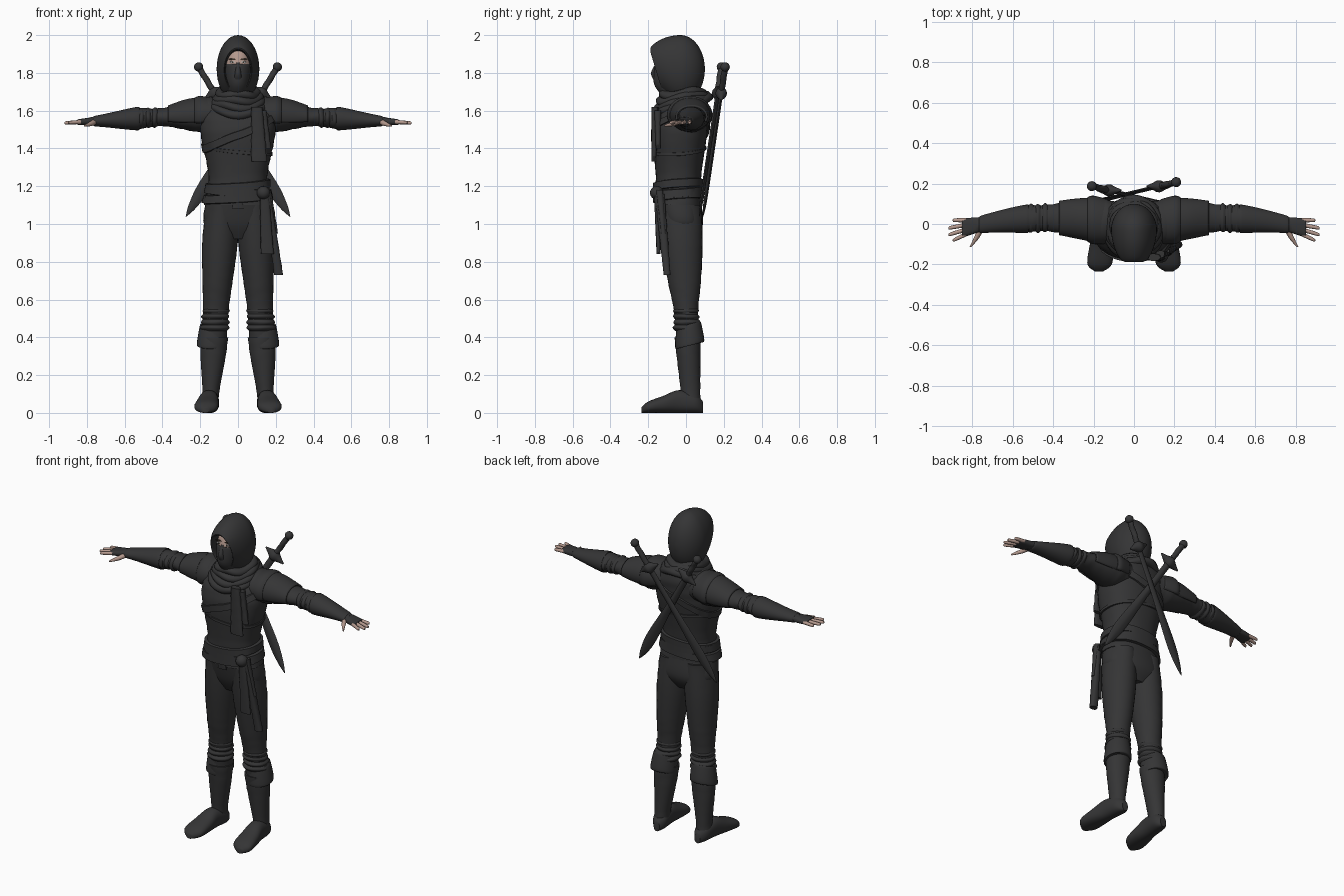
import bpy
import bmesh
from math import sin, cos, pi, copysign
from mathutils import Vector, Matrix

if "Cube" in bpy.data.objects:
    bpy.data.objects.remove(bpy.data.objects["Cube"], do_unlink=True)


def material(name, colour):
    mat = bpy.data.materials.new(name)
    mat.use_nodes = True
    mat.diffuse_color = (*colour, 1)
    mat.node_tree.nodes["Principled BSDF"].inputs["Base Color"].default_value = (*colour, 1)
    return mat


CLOTH = material("charcoal cloth", (.035, .035, .036))
SKIN = material("skin", (.46, .32, .27))
WHITE = material("eye white", (.6, .6, .6))
DARK = material("brow brown", (.04, .03, .02))


def finish(name, verts, faces, mat=CLOTH, mirror=False, thickness=0):
    """Turn vertices and faces into a smooth shaded object."""
    mesh = bpy.data.meshes.new(name)
    mesh.from_pydata(verts, [], faces)
    bm = bmesh.new()
    bm.from_mesh(mesh)
    bmesh.ops.recalc_face_normals(bm, faces=bm.faces)
    bm.to_mesh(mesh)
    bm.free()
    mesh.materials.append(mat)
    obj = bpy.data.objects.new(name, mesh)
    bpy.context.collection.objects.link(obj)
    if thickness:
        obj.modifiers.new("thickness", "SOLIDIFY").thickness = thickness
    if mirror:
        obj.modifiers.new("mirror", "MIRROR")
    bpy.ops.object.select_all(action="DESELECT")
    obj.select_set(True)
    bpy.context.view_layer.objects.active = obj
    bpy.ops.object.shade_smooth_by_angle(angle=pi / 4)
    return obj


def strips(rows, columns, close_rows=False, close_columns=True):
    """Quads joining a grid of points stored row by row."""
    faces = []
    for r in range(rows if close_rows else rows - 1):
        for k in range(columns if close_columns else columns - 1):
            this, above, side = r * columns, (r + 1) % rows * columns, (k + 1) % columns
            faces.append((this + k, this + side, above + side, above + k))
    return faces


def spline(rings, sub):
    """Smooth the steps between cross-sections."""
    rings = [Vector((*ring, 0, 0)[:5]) if len(ring) > 2 else ring for ring in rings]
    out = []
    for i, (start, end) in enumerate(zip(rings, rings[1:])):
        slope_in = (end - rings[max(i - 1, 0)]) / 2
        slope_out = (rings[min(i + 2, len(rings) - 1)] - start) / 2
        for step in range(sub):
            t = step / sub
            ease = t * t * (3 - 2 * t)
            out.append(start.lerp(end, ease) + slope_in * t * (1 - t) ** 2 - slope_out * t * t * (1 - t))
    return out + [rings[-1]]


def loft(name, rings, mat=CLOTH, axis="Z", n=28, sub=6, power=2, ripple=0, arc=None,
         open_start=False, warp=None, mirror=False, thickness=0):
    """Skin ellipses (position, radius u, radius v, centre v, centre u) along an axis."""
    verts = []
    rows = spline(rings, sub)
    start, end = arc or (0, 2 * pi)
    for t, ru, rv, v, u in rows:
        for k in range(n):
            a = start + (end - start) * k / (n - 1 if arc else n)
            fold = 1 + ripple * sin(90 * t + 2 * sin(2 * a) + a)
            p = u + fold * ru * copysign(abs(cos(a)) ** (2 / power), cos(a))
            q = v + fold * rv * copysign(abs(sin(a)) ** (2 / power), sin(a))
            point = {"X": (t, p, q), "Y": (p, t, q), "Z": (p, q, t)}[axis]
            verts.append(warp(*point) if warp else point)
    faces = strips(len(rows), n, close_columns=not arc)
    if not arc:
        faces.append(tuple(range(len(verts) - n, len(verts))))
        if not open_start:
            faces.append(tuple(range(n)))
    return finish(name, verts, faces, mat, mirror, thickness)


def ball(name, centre, radius):
    x, y, z = centre
    arcs = [pi * i / 8 for i in range(9)]
    return loft(name, [(z - radius * cos(a), radius * sin(a) + .001, radius * sin(a) + .001, y, x)
                       for a in arcs], n=16, sub=1)


# Trunk and pelvis
TORSO = [(1.1, .18, .12, -.04), (1.25, .155, .12, -.04), (1.5, .2, .145, -.03),
         (1.63, .17, .12), (1.73, .06, .07)]
TORSO_ROWS = spline(TORSO, 8)
loft("tunic", TORSO, n=40, sub=8, power=2.3, ripple=.01)
loft("pelvis", [(.92, .09, .07, -.02), (1, .18, .11, -.02), (1.12, .17, .12, -.04)], power=2.3)


def on_torso(a, z, off):
    """Point on the trunk at an angle and height, pushed out by off."""
    _, rx, ry, cy, _ = min(TORSO_ROWS, key=lambda row: abs(row[0] - z))
    return ((rx + off) * copysign(abs(cos(a)) ** .87, cos(a)),
            cy + (ry + off) * copysign(abs(sin(a)) ** .87, sin(a)), z)


def band(name, z, height, off, tilt_x=0, tilt_y=0, n=64):
    """Flat cloth band wrapped round the trunk."""
    verts = []
    for k in range(n):
        a = 2 * pi * k / n
        middle = z + tilt_x * cos(a) + tilt_y * sin(a)
        for rise, out in ((.5, -.01), (.4, off), (-.4, off), (-.5, -.01)):
            verts.append(on_torso(a, middle + rise * height, out))
    finish(name, verts, strips(n, 4, close_rows=True))


# Sash wraps, chest strap and seams
for i, label in enumerate(("lower", "middle", "upper")):
    band(f"{label}_sash_wrap", 1.145 + .03 * i, .05, .016, .012 * (-1) ** i, .01)
band("chest_strap", 1.49, .05, .01, .09, .02)
band("chest_seam", 1.39, .02, .006, -.02, .01)
ball("sash_knot", (.135, -.155, 1.165), .035)


def hang(name, top, bottom, width, depth):
    """Pleated cloth strip hanging from top to bottom."""
    top, bottom = Vector(top), Vector(bottom)
    rings = []
    for t in (0, .5, 1):
        x, y, z = top.lerp(bottom, t)
        rings.append((z, width * (.7 + .3 * t), depth * (1 - .3 * t), y, x))
    loft(name, rings, n=16, power=2.6, ripple=.05)


# Hanging cloth tails
hang("sash_tail_front", (.14, -.155, 1.17), (.155, -.145, .84), .034, .015)
hang("sash_tail_side", (.155, -.14, 1.16), (.215, -.1, .73), .024, .026)
hang("sash_tail_short", (.16, -.14, 1.18), (.19, -.12, .95), .022, .018)
hang("tunic_flap", (0, -.16, 1.15), (0, -.155, 1.08), .03, .01)
hang("scarf_tail", (.1, -.165, 1.62), (.112, -.17, 1.33), .042, .018)
hang("scarf_tail_under", (.13, -.15, 1.6), (.145, -.147, 1.4), .03, .018)


def on_leg(x, y, z):
    """Shift a section onto the slightly splayed leg line."""
    return x + .15 - .06 * z, y + .03 - .055 * z, z


def on_arm(x, y, z):
    """Shift a section onto the gently bowed arm line."""
    return x, y + .03 - .25 * (x - .4) ** 2, z + 1.59 - .06 * x


def fold(name, t, ru, rv, **options):
    """Rounded cloth crease round a limb."""
    loft(name, [(t + d, ru * (1 - 9 * abs(d)), rv * (1 - 9 * abs(d))) for d in (-.016, 0, .016)],
         ripple=.03, mirror=True, **options)


# Legs, boots and cuffs
loft("trouser_legs", [(.4, .066, .06), (.55, .068, .065), (.7, .08, .088), (.9, .094, .107),
                      (1.1, .085, .112)], warp=on_leg, ripple=.012, mirror=True)
for i in range(4):
    fold(f"knee_fold_{i}", .45 + .03 * i, .078 - .002 * i, .074 - .002 * i, warp=on_leg)
loft("boot_shafts", [(.04, .045, .05), (.12, .045, .052), (.3, .067, .063), (.4, .074, .068)],
     warp=on_leg, ripple=.012, mirror=True)
loft("boot_cuffs", [(.36, .07, .06), (.365, .08, .078), (.46, .07, .066), (.465, .06, .058)],
     mirror=True, warp=lambda x, y, z: on_leg(x + .01, y + .01, z + .25 * y))
SOLES = [(.09, .02, .03), (.05, .045, .05), (-.04, .05, .06), (-.12, .06, .045),
         (-.2, .06, .03), (-.235, .02, .015)]
loft("boot_feet", [(*ring, ring[2]) for ring in SOLES], axis="Y", power=2.3, mirror=True,
     warp=lambda x, y, z: (x + .15 - .1 * y, y, z))

# Arms, shoulder guards and bracers
ARM = {"axis": "X", "warp": on_arm}
loft("sleeves", [(.1, .105, .085), (.2, .11, .092), (.37, .074, .052), (.45, .064, .048),
                 (.54, .064, .055), (.7, .046, .032), (.78, .036, .022)], ripple=.025, mirror=True, **ARM)
GUARDS = {"shoulder_guards": [(.13, .11, .085), (.2, .12, .1), (.23, .11, .092)],
          "upper_arm_guards": [(.2, .11, .094), (.28, .1, .086), (.37, .085, .06)]}
for name, rings in GUARDS.items():
    loft(name, rings, arc=(-.15 * pi, 1.15 * pi), thickness=.01, mirror=True, **ARM)
loft("bracers", [(.53, .06, .05), (.535, .07, .062), (.7, .05, .036), (.76, .042, .027),
                 (.765, .03, .02)], mirror=True, **ARM)
for i in range(3):
    fold(f"elbow_fold_{i}", .44 + .035 * i, .072, .054, **ARM)

# Fingerless gloves, fingers and thumbs
loft("gloves", [(.74, .032, .022), (.79, .04, .02), (.845, .046, .015), (.85, .04, .01)],
     n=20, power=2.6, mirror=True, **ARM)
for i, label in enumerate(("index", "middle", "ring", "little")):
    side = i - 1.5
    tip = .92 - .01 * side ** 2
    loft(f"{label}_fingers", [(.83, .011, .011, 0, -.023 * side), (tip - .01, .009, .009, 0, -.032 * side),
                              (tip, .003, .003, 0, -.033 * side)], SKIN, n=12, mirror=True, **ARM)
loft("thumbs", [(-.03, .016, .014, 1.54, .76), (-.07, .013, .012, 1.53, .78),
                (-.115, .005, .005, 1.52, .81)], SKIN, axis="Y", n=12, mirror=True)

# Head, mask and nose ridge
loft("head", [(1.62, .05, .05, -.03), (1.78, .068, .09, -.064), (1.86, .072, .094, -.06),
              (1.93, .06, .075, -.05), (1.965, .02, .03, -.04)], SKIN)
loft("face_mask", [(1.66, .05, .06, -.05), (1.74, .063, .096, -.073), (1.838, .077, .102, -.064),
                   (1.842, .068, .09, -.06)])
loft("nose_ridge", [(1.76, .02, .01, -.16), (1.8, .017, .02, -.165), (1.855, .008, .008, -.15)], n=16)

# Hood: a recessed face opening, then a long rounded shell
shell = [(.13 * sin(i / 4) * (1.6 if i < 0 else 1) - .03, .113 * cos(i / 4), .18 * cos(i / 4), 1.82)
         for i in range(-3, 7)]
loft("hood", [(-.11, .064, .1, 1.815), (-.185, .07, .11, 1.815)] + shell,
     axis="Y", n=40, sub=3, open_start=True,
     warp=lambda x, y, z: (x, y + .3 * max(0, 1.91 - z) * max(0, min(1, -y / .18)), z))

# Painted eyes and brows as thin plates
for name, x, z, rx, rz, y, mat in (("eyes", .028, 1.857, .015, .005, -.148, WHITE),
                                   ("pupils", .028, 1.857, .005, .005, -.15, DARK),
                                   ("brows", .03, 1.872, .02, .004, -.148, DARK)):
    loft(name, [(y + .004, rx, rz, z, x), (y - .003, rx, rz, z, x)], mat, axis="Y", n=16, sub=1, mirror=True)

# Scarf: stacked rolls that sag at the front
for i in range(4):
    verts, n, m = [], 48, 12
    for k in range(n * m):
        a, b = 2 * pi * (k // m) / n, 2 * pi * (k % m) / m
        out = .03 * (1 + .12 * sin(5 * a + 2 * i + b)) * cos(b)
        verts.append(((.09 + .014 * i + out) * cos(a), (.1 + .01 * i + out) * sin(a) - .018,
                      1.69 - .022 * i + .01 * (i + 1) * sin(a) + .008 * sin(3 * a + i) + .025 * sin(b)))
    finish(f"scarf_roll_{i}", verts, strips(n, m, close_rows=True))

# Crossed swords on the back
for side, label, shift in ((1, "right", 0), (-1, "left", .02)):
    tip, top = Vector((side * .275, .07 + shift, 1.04)), Vector((side * -.22, .19 + shift, 1.85))
    along = (top - tip).normalized()
    across = Vector((0, 1, 0)).cross(along).normalized()
    frame = Matrix((across, along.cross(across), along)).transposed().to_4x4()
    frame.translation = tip
    wing = [(.07 * w, .03 - .026 * abs(w), .034 - .03 * abs(w), .77) for w in (-1, -.5, 0, .5, 1)]
    parts = [
        loft(f"{label}_sword_blade", [(0, .002, .002), (.07, .022, .008), (.2, .034, .01),
                                      (.5, .022, .01), (.76, .02, .01)], n=16, power=1.4),
        loft(f"{label}_sword_guard", wing, axis="X", n=16),
        loft(f"{label}_sword_grip", [(.77, .016, .016), (.92, .016, .016)], n=16, sub=24, ripple=.08),
        ball(f"{label}_sword_pommel", (0, 0, .935), .024),
    ]
    for part in parts:
        part.data.transform(frame)
